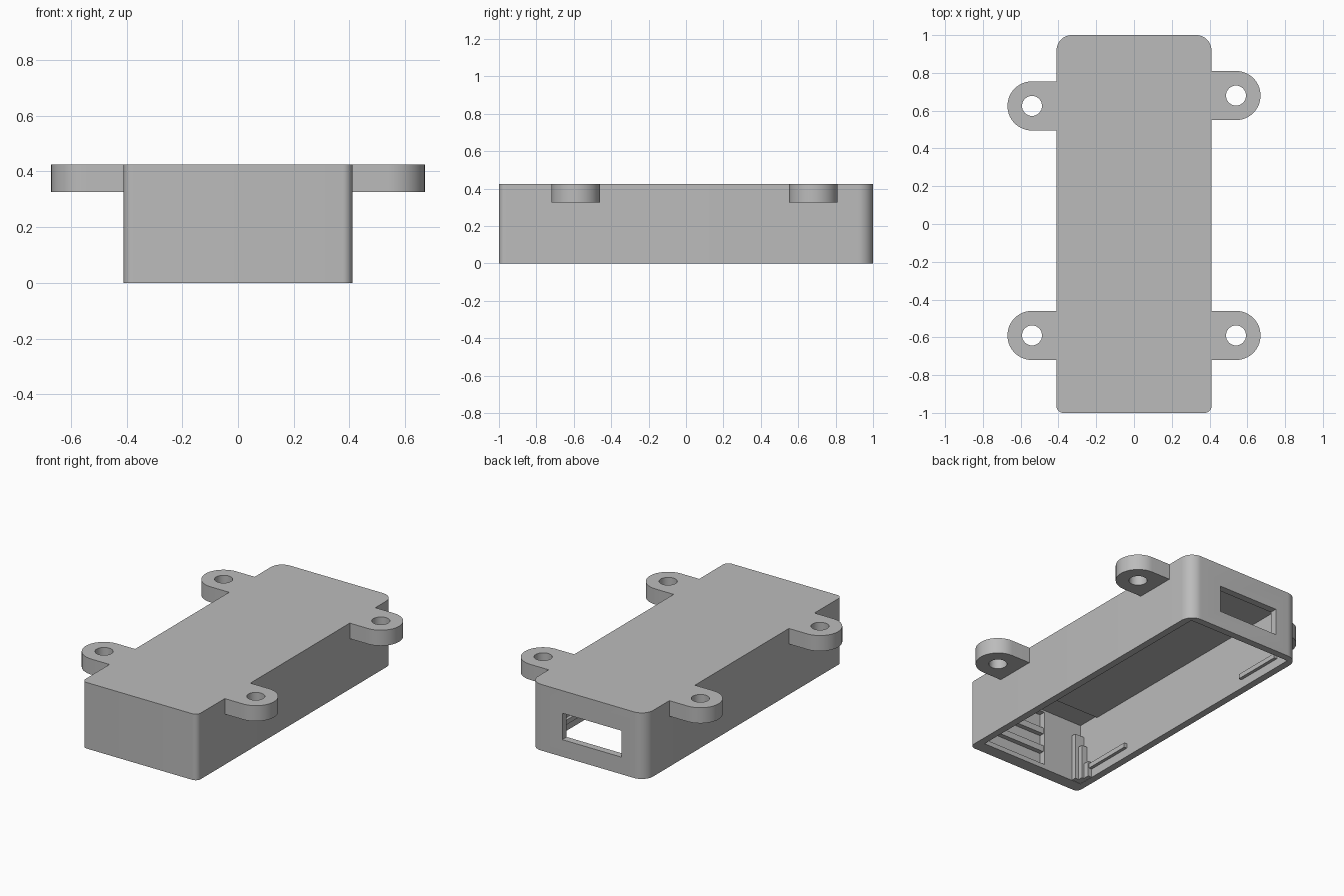
import bpy, bmesh, math

cube = bpy.data.objects.get("Cube")
if cube:
    bpy.data.objects.remove(cube, do_unlink=True)

grey = bpy.data.materials.new("plain grey")
grey.use_nodes = True
GREY = (0.5, 0.5, 0.5, 1)
grey.diffuse_color = GREY
grey.node_tree.nodes["Principled BSDF"].inputs["Base Color"].default_value = GREY


def arc(cx, cy, r, start, end, steps):
    """Points along an arc, angles in degrees."""
    angles = [math.radians(start + (end - start) * i / steps) for i in range(steps + 1)]
    return [(cx + r * math.cos(a), cy + r * math.sin(a)) for a in angles]


def prism(name, outline, z0, z1):
    """Extrude a plan outline from z0 to z1."""
    bm = bmesh.new()
    base = bm.faces.new([bm.verts.new((x, y, z0)) for x, y in outline])
    top = bmesh.ops.extrude_face_region(bm, geom=[base])["geom"]
    bmesh.ops.translate(bm, vec=(0, 0, z1 - z0),
                        verts=[v for v in top if isinstance(v, bmesh.types.BMVert)])
    bmesh.ops.recalc_face_normals(bm, faces=bm.faces)
    mesh = bpy.data.meshes.new(name)
    bm.to_mesh(mesh)
    bm.free()
    mesh.materials.append(grey)
    obj = bpy.data.objects.new(name, mesh)
    bpy.context.collection.objects.link(obj)
    return obj


def box(name, x0, x1, y0, y1, z0, z1):
    return prism(name, [(x0, y0), (x1, y0), (x1, y1), (x0, y1)], z0, z1)


def cut(obj, cutter):
    """Subtract the cutter, bake the result and discard the cutter."""
    mod = obj.modifiers.new("cut", "BOOLEAN")
    mod.operation, mod.solver, mod.object = "DIFFERENCE", "EXACT", cutter
    bpy.context.view_layer.update()
    graph = bpy.context.evaluated_depsgraph_get()
    mesh = bpy.data.meshes.new_from_object(obj.evaluated_get(graph))
    obj.modifiers.clear()
    obj.data = mesh
    bpy.data.objects.remove(cutter, do_unlink=True)


def smooth(obj):
    bpy.ops.object.select_all(action="DESELECT")
    obj.select_set(True)
    bpy.context.view_layer.objects.active = obj
    bpy.ops.object.shade_smooth_by_angle(angle=math.radians(30))


W, L, H = 0.41, 1.0, 0.425      # half width, half length, height
IN, ROOF = 0.365, 0.38          # inner half width, underside of the roof
FRONT = -0.92                   # inside of the front wall

# Case shell: small front corners, larger back corners
RF, RB = 0.035, 0.08
outline = (arc(-W + RF, -L + RF, RF, 180, 270, 8) + arc(W - RF, -L + RF, RF, 270, 360, 8)
           + arc(W - RB, L - RB, RB, 0, 90, 12) + arc(-W + RB, L - RB, RB, 90, 180, 12))
case = prism("case_shell", outline, 0, H)

# Cavity open at the bottom, roof recess, front wall pocket, back window
cut(case, box("cavity", -IN, IN, FRONT, 0.955, -0.1, ROOF))
cut(case, box("roof_recess", -IN, IN, FRONT, -0.77, 0.3, ROOF + 0.012))
cut(case, box("front_pocket", -0.09, IN, -0.96, FRONT + 0.02, 0.03, ROOF))
cut(case, box("back_window", -0.24, 0.18, 0.9, 1.1, 0.11, 0.28))
smooth(case)

# Bars across the front pocket
for i, z in enumerate((0.12, 0.24)):
    box(f"pocket_bar_{i + 1}", -0.09, IN, -0.96, -0.93, z, z + 0.04)

# Stepped corner post and lid clip rails on both side walls
for side, name in ((-1, "right"), (1, "left")):
    for y0, end in ((-0.82, "front"), (0.54, "back")):
        a, b = sorted((side * (IN + 0.005), side * (IN - 0.02)))
        box(f"{name}_{end}_clip_rail", a, b, y0, y0 + 0.32, 0.055, 0.085)
steps = ((0.065, -0.89, 0, 0.30), (0.04, -0.86, 0, 0.22), (0.025, -0.82, 0, 0.1))
for i, (depth, y1, z0, z1) in enumerate(steps):
    box(f"corner_post_step_{i + 1}", -IN - 0.005, -IN + depth, FRONT - 0.01, y1, z0 + 0.002, z1)

# Mounting ears with screw holes
TX, TR, HOLE = 0.54, 0.13, 0.053
ears = ((1, 0.68, "left_back"), (1, -0.59, "left_front"),
        (-1, 0.625, "right_back"), (-1, -0.59, "right_front"))
for side, y, name in ears:
    shape = [(W - 0.002, y - TR)] + arc(TX, y, TR, -90, 90, 32) + [(W - 0.002, y + TR)]
    ear = prism(name + "_mounting_ear", [(side * px, py) for px, py in shape], H - 0.1, H)
    cut(ear, prism("screw_hole", arc(side * TX, y, HOLE, 0, 348.75, 31), 0.2, 0.6))
    smooth(ear)
